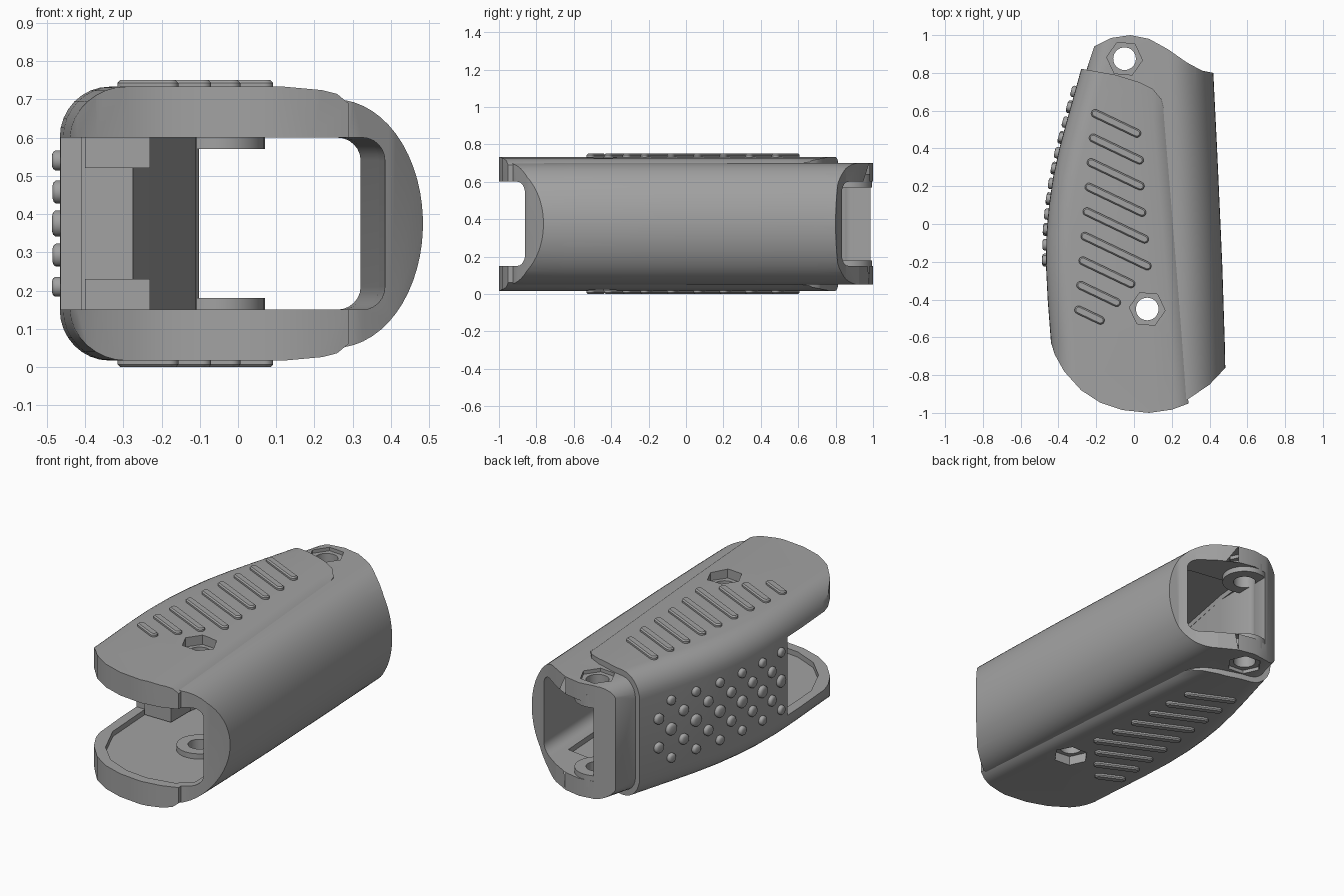
import bpy, bmesh
from math import sin, cos, pi, atan2, radians
from mathutils import Matrix

if "Cube" in bpy.data.objects:
    bpy.data.objects.remove(bpy.data.objects["Cube"])

MID = 0.375
GREY = (0.36, 0.36, 0.36, 1)
mat = bpy.data.materials.new("matte grey")
mat.use_nodes = True
mat.diffuse_color = GREY
mat.node_tree.nodes["Principled BSDF"].inputs["Base Color"].default_value = GREY


def finish(name, bm):
    bmesh.ops.recalc_face_normals(bm, faces=bm.faces)
    me = bpy.data.meshes.new(name)
    bm.to_mesh(me)
    bm.free()
    ob = bpy.data.objects.new(name, me)
    bpy.context.collection.objects.link(ob)
    me.materials.append(mat)
    return ob


def loft(name, rings):
    """Closed skin through rings of equal length, capped at both ends."""
    bm = bmesh.new()
    rows = [[bm.verts.new(p) for p in r] for r in rings]
    n = len(rows[0])
    for a, b in zip(rows, rows[1:]):
        for i in range(n):
            j = (i + 1) % n
            bm.faces.new((a[i], a[j], b[j], b[i]))
    bm.faces.new(rows[0])
    bm.faces.new(rows[-1])
    return finish(name, bm)


def prism(name, pts, z0, z1):
    return loft(name, [[(x, y, z) for x, y in pts] for z in (z0, z1)])


def disc(x, y, r, n=32, turn=0):
    return [(x + r * cos(turn + 2 * pi * i / n), y + r * sin(turn + 2 * pi * i / n)) for i in range(n)]


def smooth(ob, angle=32):
    bpy.ops.object.select_all(action='DESELECT')
    ob.select_set(True)
    bpy.context.view_layer.objects.active = ob
    bpy.ops.object.shade_smooth_by_angle(angle=radians(angle))


def boolean(ob, cutter, op):
    m = ob.modifiers.new("cut", 'BOOLEAN')
    m.operation, m.solver, m.object = op, 'EXACT', cutter
    bpy.context.view_layer.objects.active = ob
    bpy.ops.object.modifier_apply(modifier=m.name)


def along(pts, y):
    """Linear x(y) through points sorted by y."""
    for (y0, x0), (y1, x1) in zip(pts, pts[1:]):
        if y <= y1:
            return x0 + (x1 - x0) * (y - y0) / (y1 - y0)
    return pts[-1][1]


def mirrored(top, y):
    """Ring at y from the upper half of a section."""
    return [(x, y, z) for x, z in top] + [(x, y, 2 * MID - z) for x, z in reversed(top)]


def arc(cx, cz, rx, rz, a0, a1, n):
    return [(cx + rx * cos(a0 + (a1 - a0) * i / n), cz + rz * sin(a0 + (a1 - a0) * i / n)) for i in range(n + 1)]


# Plan curves of the outer walls
LEFT = [(-1.05, -.41), (-.62, -.44), (-.4, -.457), (-.22, -.466), (-.05, -.463), (.1, -.45),
        (.25, -.428), (.4, -.395), (.55, -.355), (.7, -.313), (.83, -.277), (1.05, -.22)]
SEAM = [(-1.05, .295), (-.95, .29), (-.4, .25), (.1, .21), (.6, .168), (1.05, .14)]
RIGHT = [(-1.05, .49), (-.76, .485), (-.2, .467), (.4, .44), (.8, .42), (1.05, .41)]
YS = [y for y, _ in LEFT]


def grip_ring(y):
    l, r = along(LEFT, y), along(SEAM, y)
    top = arc(l + .13, .6, .13, .133, pi, pi / 2, 8)
    return mirrored(top + [(r - .17, .733), (r - .07, .724), (r - .03, .714), (r, .69)], y)


def shell_ring(y):
    l, r = along(LEFT, y) + .03, along(RIGHT, y)
    top = arc(l + .1, .6, .1, .1, pi, pi / 2, 6)
    return mirrored(top + arc(r - .235, MID, .235, .325, pi / 2, .04, 14), y)


def cavity_ring(y, left):
    r = along(RIGHT, y) - .1
    return mirrored([(left, .6)] + arc(r - .06, .54, .06, .06, pi / 2, 0, 6), y)


# Rounded shell and raised grip cover, each trimmed to its outline
shell = loft("shell", [shell_ring(y) for y in YS])
grip = loft("grip_cover", [grip_ring(y) for y in YS])
shell_plan = [(.6, .8), (.42, .8), (.36, .812), (.28, .855), (.18, .925), (.08, .98), (-.02, 1), (-.12, .985),
              (-.21, .94), (-.25, .82), (-.6, .8), (-.6, -.5), (-.38, -.6), (-.2, -.85), (.08, -.95),
              (.29, -.925), (.4, -.85), (.49, -.755), (.6, -.62)]
grip_plan = [(-.6, .84), (-.27, .82), (-.1, .79), (.03, .75), (.1, .715), (.145, .66), (.165, .58), (.4, .5),
             (.4, -.9), (.29, -.95), (.2, -.983), (.08, -1), (-.06, -.985), (-.18, -.945), (-.28, -.88),
             (-.37, -.78), (-.42, -.69), (-.442, -.62), (-.6, -.4)]
for ob, plan in ((shell, shell_plan), (grip, grip_plan)):
    trim = prism("trim", plan, -.2, 1)
    boolean(ob, trim, 'INTERSECT')
    bpy.data.objects.remove(trim)

# Hollow interior, open front left side, shallow pockets, bolt holes and nut seats
HOLES = ((-.05, .875), (.07, -.45))
pocket = [(-.39, -.58), (-.31, -.76), (-.2, -.87), (-.06, -.93), (.08, -.945), (.24, -.915), (.32, -.84),
          (.23, .74), (-.09, .79), (-.11, .6), (-.27, -.25), (-.41, -.25)]
cutters = [loft("cavity", [cavity_ring(-.262, -.277), cavity_ring(.6, -.11), cavity_ring(1.1, -.1)]),
           loft("front_mouth", [cavity_ring(-1.2, -.8), cavity_ring(-.26, -.8)]),
           prism("pocket", pocket, .12, 2 * MID - .12)]
for x, y in HOLES:
    cutters.append(prism("bolt_hole", disc(x, y, .06), -.2, 1))
    for z0, z1 in ((-.1, .07), (.68, .9)):
        cutters.append(prism("nut_seat", disc(x, y, .095, 6, radians(-5)), z0, z1))
for ob in (shell, grip):
    for c in cutters:
        boolean(ob, c, 'DIFFERENCE')
    smooth(ob)
for c in cutters:
    bpy.data.objects.remove(c)

# Bosses around the bolt holes
for (x, y), place, rise in zip(HOLES, ("rear", "front"), (.18, .15)):
    for side in ("lower", "upper"):
        zs = [.11, rise, rise, .11, .11]
        if side == "upper":
            zs = [2 * MID - z for z in zs]
        rings = [[(px, py, z) for px, py in disc(x, y, r)] for z, r in zip(zs, (.12, .12, .06, .06))]
        bm = bmesh.new()
        rows = [[bm.verts.new(p) for p in ring] for ring in rings]
        for a, b in zip(rows, rows[1:] + rows[:1]):
            for i in range(len(a)):
                j = (i + 1) % len(a)
                bm.faces.new((a[i], a[j], b[j], b[i]))
        smooth(finish(f"{place}_{side}_boss", bm))

# Locating tabs inside the left wall
for side, z0 in (("lower", .13), ("upper", .52)):
    prism(f"{side}_tab", [(-.4, -.28), (-.23, -.28), (-.23, -.1), (-.4, -.1)], z0, z0 + .1)

# Slanted raised ribs on both broad faces
SPANS = (.22, .245, .26, .28, .305, .33, .255, .19, .115)
ang = radians(-25.5)
for i, span in enumerate(SPANS):
    x0, y0 = -.205 - .011 * i, .585 - .13 * i
    length = span / cos(ang)

    def stadium(r):
        ends = arc(0, 0, r, r, pi / 2, 3 * pi / 2, 8) + [(x + length, y) for x, y in arc(0, 0, r, r, -pi / 2, pi / 2, 8)]
        return [(x0 + x * cos(ang) - y * sin(ang), y0 + x * sin(ang) + y * cos(ang)) for x, y in ends]

    for side in (1, -1):
        rings = [[(x, y, MID + side * h) for x, y in stadium(r)]
                 for h, r in ((.34, .022), (.368, .022), (.375, .015))]
        smooth(loft(f"{'upper' if side > 0 else 'lower'}_rib_{i + 1}", rings))

# Staggered grip studs on the left wall
for c in range(12):
    y = .7 - .081 * c
    slope = (along(LEFT, y + .03) - along(LEFT, y - .03)) / .06
    spin = Matrix.Rotation(-atan2(slope, 1), 4, 'Z') @ Matrix.Rotation(-pi / 2, 4, 'Y')
    place = Matrix.Translation((along(LEFT, y), y, MID)) @ spin
    for k in ((-1, 1) if c % 2 == 0 else (-2, 0, 2)):
        r = .034 - .004 * abs(k)
        rings = [[(px + .0825 * k, py, h) for px, py in disc(0, 0, q, 16)]
                 for h, q in ((-.02, r), (.012, r), (.018, r * .85), (.021, r * .55))]
        stud = loft(f"stud_{c + 1}_{k + 3}", rings)
        stud.data.transform(place)
        smooth(stud, 50)
